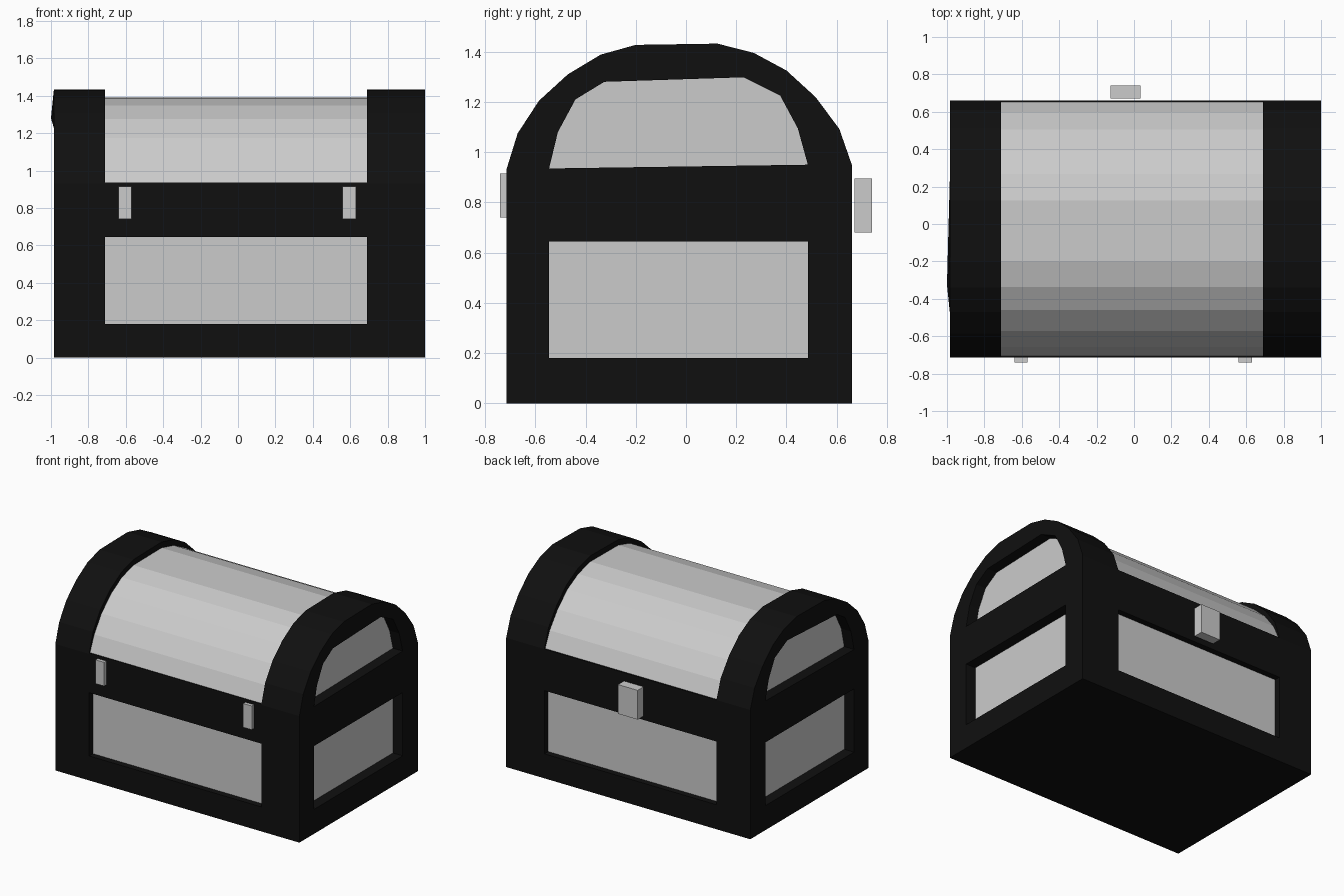
import bpy, bmesh
from mathutils import Vector

if "Cube" in bpy.data.objects:
    bpy.data.objects.remove(bpy.data.objects["Cube"])

black = bpy.data.materials.new("dark_frame")
black.diffuse_color = (0.005, 0.005, 0.005, 1)
black.use_nodes = True
black.node_tree.nodes["Principled BSDF"].inputs["Base Color"].default_value = black.diffuse_color

XL, XR, YF, YB = -0.985, 1.0, -0.715, 0.66
PX = (-0.71, 0.69)              # front / back / lid panel width
PY = (-0.545, 0.485)            # side panel width
PZ = (0.18, 0.645)              # lower panel height
DEPTH, SIDE_DEPTH, EPS = 0.045, 0.08, 0.001

# Outer arch (y, z) from front to back, and the sunken lid surface
ARCH = [(-0.715, 0.93), (-0.67, 1.075), (-0.585, 1.205), (-0.47, 1.31),
        (-0.34, 1.388), (-0.2, 1.427), (0.125, 1.432), (0.27, 1.395),
        (0.40, 1.325), (0.515, 1.22), (0.61, 1.093), (0.66, 0.95)]
LID = [(-0.704, 0.935), (-0.655, 1.05), (-0.57, 1.172), (-0.46, 1.275),
       (-0.335, 1.347), (-0.2, 1.385), (0.125, 1.388), (0.267, 1.352),
       (0.393, 1.285), (0.505, 1.183), (0.597, 1.063), (0.65, 0.95)]
ARCH_WINDOW = [(-0.545, 0.935), (0.485, 0.95), (0.445, 1.095), (0.375, 1.225),
               (0.23, 1.298), (-0.325, 1.28), (-0.44, 1.21), (-0.51, 1.08)]
LOW_WINDOW = [(PY[0], PZ[0]), (PY[1], PZ[0]), (PY[1], PZ[1]), (PY[0], PZ[1])]


def make(name, bm, mat=None):
    bmesh.ops.recalc_face_normals(bm, faces=bm.faces[:])
    me = bpy.data.meshes.new(name)
    bm.to_mesh(me)
    bm.free()
    ob = bpy.data.objects.new(name, me)
    bpy.context.collection.objects.link(ob)
    if mat:
        me.materials.append(mat)
    return ob


def prism(name, profile, x0, x1, mat=None):
    """Extrude a (y, z) profile along x."""
    bm = bmesh.new()
    f = bm.faces.new([bm.verts.new((x0, y, z)) for y, z in profile])
    r = bmesh.ops.extrude_face_region(bm, geom=[f])
    vs = [v for v in r["geom"] if isinstance(v, bmesh.types.BMVert)]
    bmesh.ops.translate(bm, vec=(x1 - x0, 0, 0), verts=vs)
    return make(name, bm, mat)


def box(name, x, y, z):
    return prism(name, [(y[0], z[0]), (y[1], z[0]), (y[1], z[1]), (y[0], z[1])], *x)


def sheet(name, pts, out):
    """Single flat face turned towards the direction out."""
    bm = bmesh.new()
    f = bm.faces.new([bm.verts.new(p) for p in pts])
    f.normal_update()
    flip = f.normal.dot(Vector(out)) < 0
    me = bpy.data.meshes.new(name)
    if flip:
        f.normal_flip()
    bm.to_mesh(me)
    bm.free()
    bpy.context.collection.objects.link(bpy.data.objects.new(name, me))


# Dark frame body
frame = prism("chest_frame", [(YF, 0)] + ARCH + [(YB, 0)], XL, XR, black)

# Recesses cut out of the frame
cutters = [
    prism("lid_cut", LID + [(0.9, 0.95), (0.9, 1.7), (-0.9, 1.7), (-0.9, 0.935)], *PX, black),
    box("front_cut", PX, (YF - 0.2, YF + DEPTH), PZ),
    box("back_cut", PX, (YB - DEPTH, YB + 0.2), PZ),
]
for window in (LOW_WINDOW, ARCH_WINDOW):
    cutters.append(prism("left_cut", window, XL - 0.2, XL + SIDE_DEPTH))
    cutters.append(prism("right_cut", window, XR - SIDE_DEPTH, XR + 0.2))
bpy.context.view_layer.objects.active = frame
for c in cutters:
    m = frame.modifiers.new("cut", "BOOLEAN")
    m.object, m.operation, m.solver = c, "DIFFERENCE", "EXACT"
    bpy.ops.object.modifier_apply(modifier=m.name)
    bpy.data.objects.remove(c)

# Slight dent outwards at one corner of the left arch window
bm = bmesh.new()
bm.from_mesh(frame.data)
bmesh.ops.triangulate(bm, faces=[f for f in bm.faces if f.normal.x < -0.99])
for v in bm.verts:
    if (v.co - Vector((XL, -0.325, 1.28))).length < 0.01:
        v.co.x = -1.0
for f in bm.faces:
    f.material_index = 0
bm.to_mesh(frame.data)
bm.free()

# Panels lying on the recess floors
for name, y, d in (("front_panel", YF + DEPTH, -1), ("back_panel", YB - DEPTH, 1)):
    y += d * EPS
    sheet(name, [(PX[0], y, PZ[0]), (PX[1], y, PZ[0]), (PX[1], y, PZ[1]), (PX[0], y, PZ[1])], (0, d, 0))
for side, x, d in (("left", XL + SIDE_DEPTH, -1), ("right", XR - SIDE_DEPTH, 1)):
    for part, window in (("panel", LOW_WINDOW), ("arch_panel", ARCH_WINDOW)):
        sheet(side + "_" + part, [(x + d * EPS, y, z) for y, z in window], (d, 0, 0))

# Curved lid panel
bm = bmesh.new()
rows = [[bm.verts.new((x, y * 1.002, z + EPS)) for x in PX] for y, z in LID]
for a, b in zip(rows, rows[1:]):
    bm.faces.new((a[0], a[1], b[1], b[0]))
lid = bpy.data.meshes.new("lid_panel")
bm.to_mesh(lid)
bm.free()
bpy.context.collection.objects.link(bpy.data.objects.new("lid_panel", lid))

# Hinges and latch
for name, x in (("left_hinge", -0.64), ("right_hinge", 0.56)):
    box(name, (x, x + 0.07), (-0.74, -0.71), (0.74, 0.915))
box("latch", (-0.125, 0.035), (0.67, 0.74), (0.68, 0.895))
